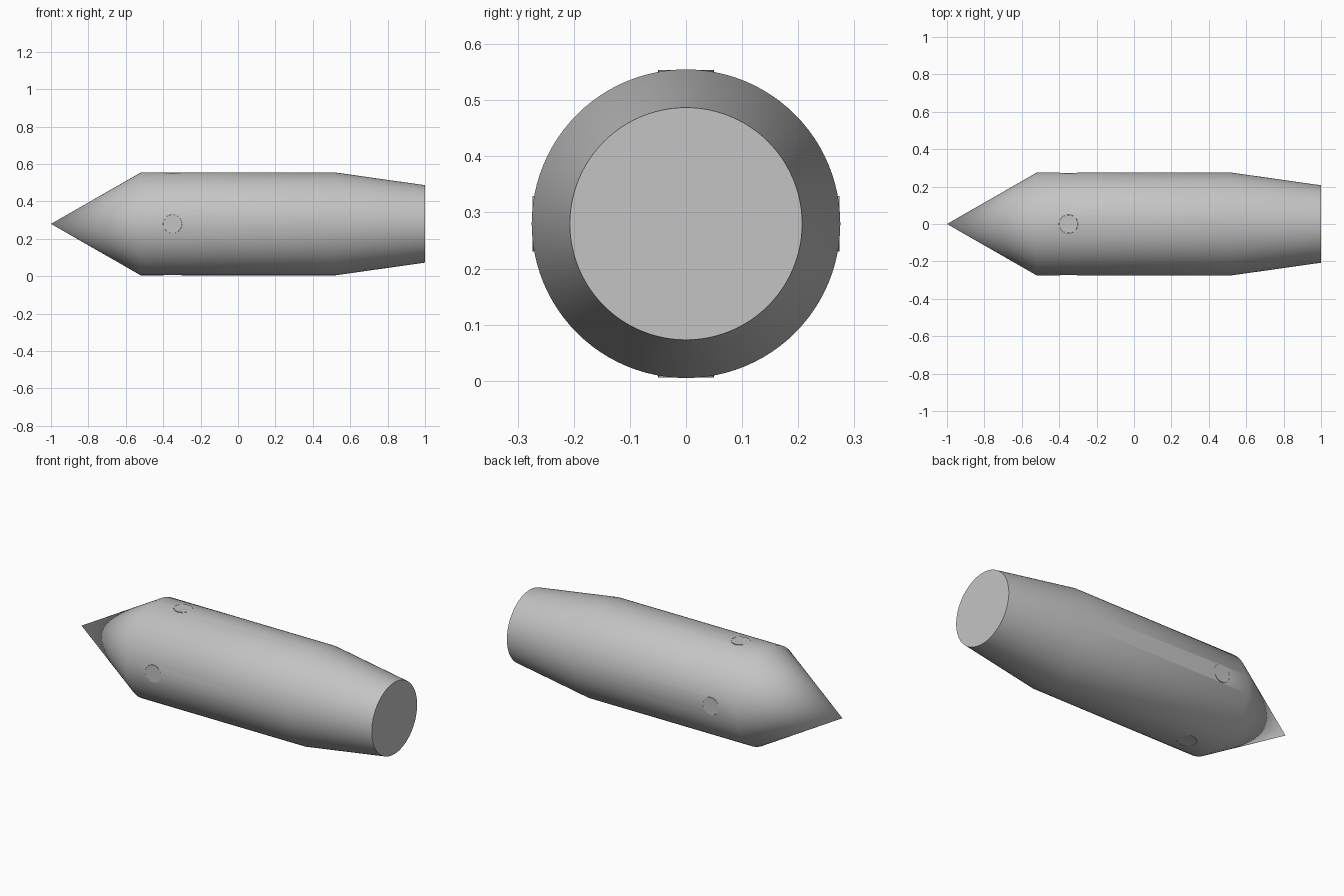
import bpy
import bmesh
from math import radians, pi
from mathutils import Matrix, Vector

cube = bpy.data.objects.get("Cube")
if cube:
    bpy.data.objects.remove(cube, do_unlink=True)

AXIS_Z = 0.28
RADIUS = 0.275
PORT_X = -0.35
PORT_RADIUS = 0.05

grey = bpy.data.materials.new("light grey")
grey.use_nodes = True
grey.diffuse_color = (0.55, 0.55, 0.55, 1)
grey.node_tree.nodes["Principled BSDF"].inputs["Base Color"].default_value = grey.diffuse_color


def make_object(name, bm):
    bmesh.ops.recalc_face_normals(bm, faces=bm.faces)
    mesh = bpy.data.meshes.new(name)
    bm.to_mesh(mesh)
    bm.free()
    mesh.materials.append(grey)
    obj = bpy.data.objects.new(name, mesh)
    bpy.context.collection.objects.link(obj)
    obj.location.z = AXIS_Z
    return obj


def shade(obj):
    bpy.ops.object.select_all(action="DESELECT")
    obj.select_set(True)
    bpy.context.view_layer.objects.active = obj
    bpy.ops.object.shade_smooth_by_angle(angle=radians(35))


def add_plug(bm, angle, radius, bottom, top):
    # short cylinder pointing outwards from the long axis
    turn = Matrix.Rotation(angle, 4, "X")
    place = turn @ Matrix.Translation((PORT_X, 0, (bottom + top) / 2))
    bmesh.ops.create_cone(bm, cap_ends=True, segments=48, radius1=radius,
                          radius2=radius, depth=top - bottom, matrix=place)


# Body: profile spun about the long axis
profile = [(-1, 0), (-0.52, RADIUS), (0.52, RADIUS), (1, 0.207), (1, 0)]
bm = bmesh.new()
verts = [bm.verts.new((x, 0, r)) for x, r in profile]
edges = [bm.edges.new(pair) for pair in zip(verts, verts[1:])]
bmesh.ops.spin(bm, geom=verts + edges, cent=Vector(), axis=(1, 0, 0),
               angle=2 * pi, steps=96)
bmesh.ops.remove_doubles(bm, verts=bm.verts, dist=0.0001)
body = make_object("body", bm)

# Four round sockets cut around the shoulder
angles = [i * pi / 2 for i in range(4)]
bm = bmesh.new()
for a in angles:
    add_plug(bm, a, PORT_RADIUS, 0.25, 0.32)
cutter = make_object("socket_cutter", bm)
cutter.hide_render = True
cutter.hide_set(True)
cut = body.modifiers.new("sockets", "BOOLEAN")
cut.operation = "DIFFERENCE"
cut.solver = "EXACT"
cut.object = cutter
shade(body)

# Flat round plugs filling the sockets
for name, a in zip(("top", "front", "bottom", "back"), angles):
    bm = bmesh.new()
    add_plug(bm, a, PORT_RADIUS - 0.0005, 0.2505, 0.274)
    shade(make_object(name + "_plug", bm))
